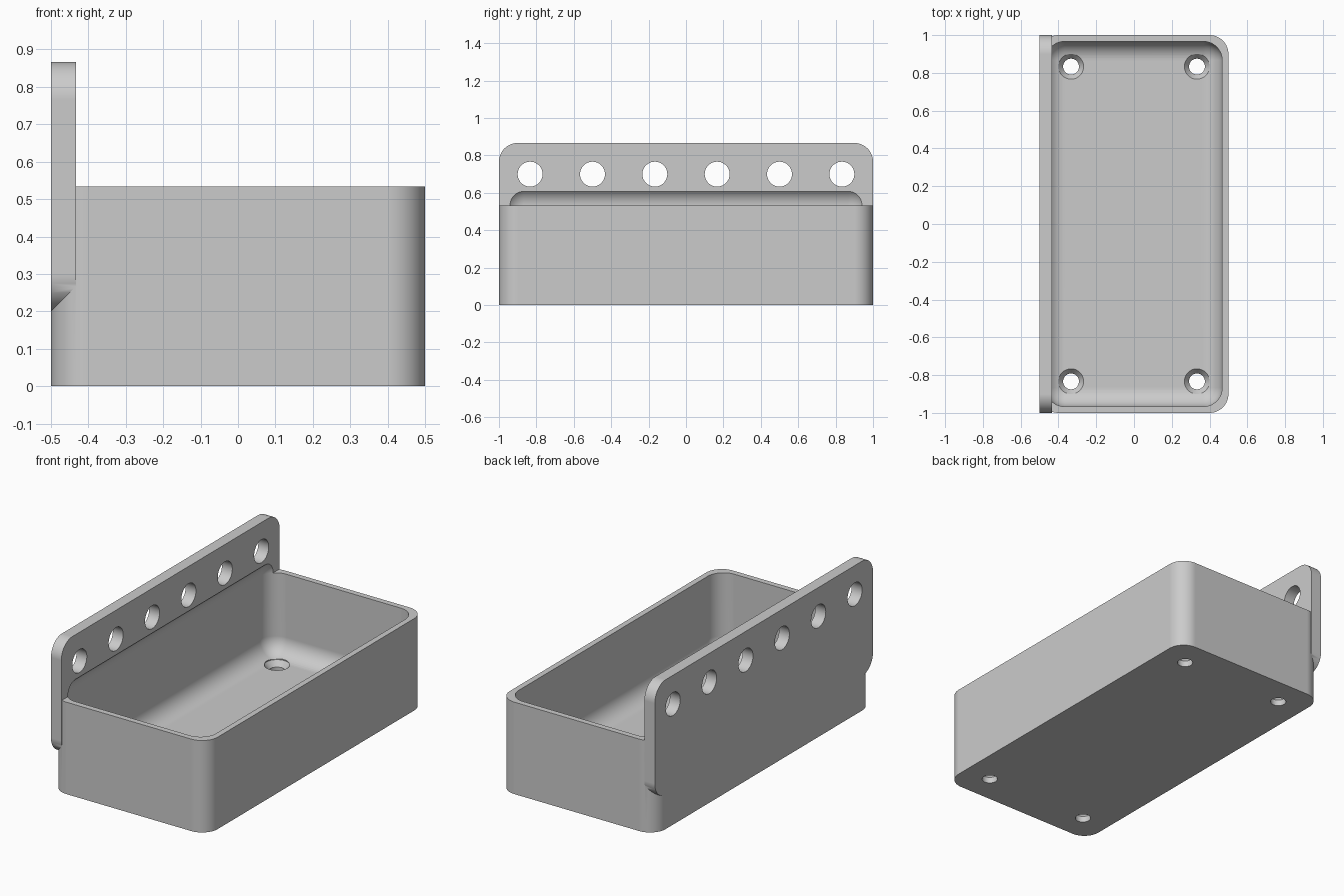
import bpy, bmesh, math
from mathutils import Matrix, Vector

old = bpy.data.objects.get("Cube")
if old:
    bpy.data.objects.remove(old, do_unlink=True)

UNIT = 1 / 30          # wall thickness; other sizes are multiples of it
R = 3 * UNIT           # common rounding radius

gray = bpy.data.materials.new("plain gray")
gray.use_nodes = True
gray.diffuse_color = (0.6, 0.6, 0.6, 1)
gray.node_tree.nodes["Principled BSDF"].inputs["Base Color"].default_value = (0.6, 0.6, 0.6, 1)


def finish(bm, name):
    bmesh.ops.recalc_face_normals(bm, faces=bm.faces)
    mesh = bpy.data.meshes.new(name)
    bm.to_mesh(mesh)
    bm.free()
    mesh.materials.append(gray)
    obj = bpy.data.objects.new(name, mesh)
    bpy.context.collection.objects.link(obj)
    return obj


def rounded_box(name, low, high, axis=None):
    """Box with edges along one axis rounded, or every edge if axis is None."""
    low, high = Vector(low), Vector(high)
    bm = bmesh.new()
    bmesh.ops.create_cube(bm, size=1, matrix=Matrix.Translation((low + high) / 2)
                          @ Matrix.Diagonal((high - low).to_4d()))
    edges = [e for e in bm.edges if axis is None
             or abs((e.verts[0].co - e.verts[1].co)[axis]) > 1e-4]
    bmesh.ops.bevel(bm, geom=edges, offset=R, segments=12, profile=0.5, affect='EDGES')
    return finish(bm, name)


def turned(bm, profile, matrix, sides=48):
    """Closed solid of revolution from (radius, height) pairs."""
    rings = [[bm.verts.new(matrix @ Vector((r * math.cos(a), r * math.sin(a), z)))
              for a in (2 * math.pi * i / sides for i in range(sides))]
             for r, z in profile]
    for a, b in zip(rings, rings[1:]):
        for i in range(sides):
            j = (i + 1) % sides
            bm.faces.new((a[i], a[j], b[j], b[i]))
    bm.faces.new(rings[0])
    bm.faces.new(rings[-1])


def boolean(target, other, operation):
    mod = target.modifiers.new(other.name, 'BOOLEAN')
    mod.operation = operation
    mod.solver = 'EXACT'
    mod.object = other
    bpy.context.view_layer.objects.active = target
    bpy.ops.object.modifier_apply(modifier=mod.name)
    bpy.data.objects.remove(other, do_unlink=True)


# Tray body and the upright mounting plate along its right side
tray = rounded_box("mounting_tray", (-0.5, -1, 0), (0.5, 1, 16 * UNIT), axis=2)
plate = rounded_box("mounting_plate", (-0.5, -1, 0.2), (-0.5 + 2 * UNIT, 1, 26 * UNIT), axis=0)
boolean(tray, plate, 'UNION')

# Fully rounded cavity that also bites into the plate
cavity = rounded_box("cavity_cutter", (-14 * UNIT, -29 * UNIT, 2 * UNIT),
                     (14 * UNIT, 29 * UNIT, 19 * UNIT))
boolean(tray, cavity, 'DIFFERENCE')

# Row of six holes through the plate
bm = bmesh.new()
for i in range(6):
    place = Matrix.Translation((-0.5, (i - 2.5) / 3, 0.7)) @ Matrix.Rotation(math.pi / 2, 4, 'Y')
    turned(bm, [(2 * UNIT, -0.1), (2 * UNIT, 0.2)], place)
boolean(tray, finish(bm, "plate_hole_cutter"), 'DIFFERENCE')

# Countersunk screw holes in the floor
bm = bmesh.new()
for x in (-1, 1):
    for y in (-1, 1):
        place = Matrix.Translation((x * 10 * UNIT, y * 25 * UNIT, 0))
        turned(bm, [(0.042, -0.1), (0.042, 0.035), (2 * UNIT, 2 * UNIT), (2 * UNIT, 0.2)], place)
boolean(tray, finish(bm, "screw_hole_cutter"), 'DIFFERENCE')

# Smooth rounds, crisp edges
bpy.ops.object.select_all(action='DESELECT')
tray.select_set(True)
bpy.context.view_layer.objects.active = tray
bpy.ops.object.shade_smooth_by_angle(angle=math.radians(30))
weighted = tray.modifiers.new("weighted_normals", 'WEIGHTED_NORMAL')
weighted.keep_sharp = True
